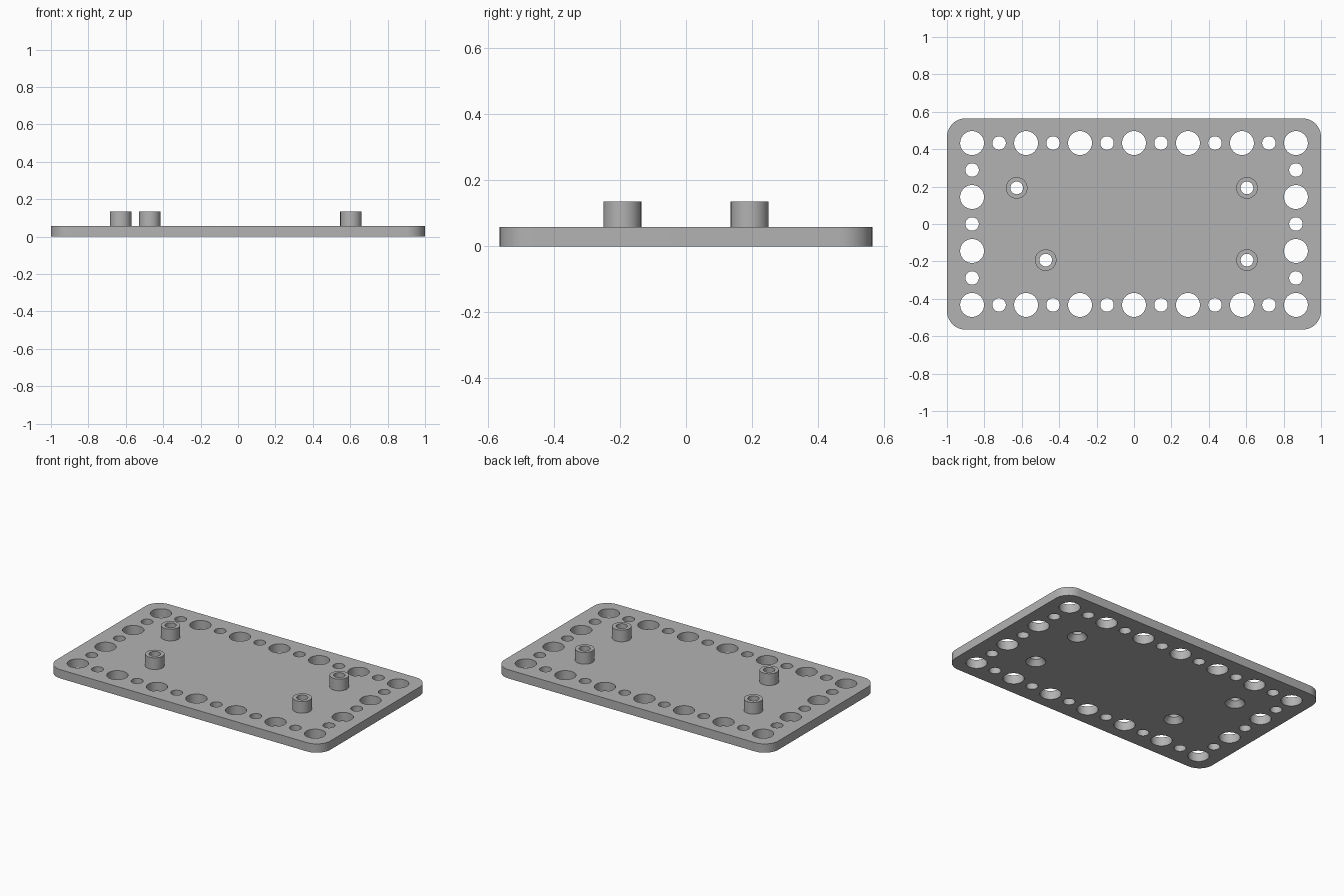
import bpy, bmesh
from math import cos, sin, pi

if "Cube" in bpy.data.objects:
    bpy.data.objects.remove(bpy.data.objects["Cube"], do_unlink=True)

THICK, TOP = 0.058, 0.135
HALF_X, HALF_Y, CORNER = 1.0, 0.565, 0.1
PITCH = 0.2885
BIG, SMALL, BORE, POST = 0.064, 0.036, 0.034, 0.0575
MOUNTS = [(-0.627, 0.193), (-0.472, -0.193), (0.604, 0.193), (0.604, -0.193)]

grey = bpy.data.materials.new("plain grey")
grey.use_nodes = True
grey.diffuse_color = (0.45, 0.45, 0.45, 1)
grey.node_tree.nodes["Principled BSDF"].inputs["Base Color"].default_value = grey.diffuse_color


def lathe(bm, x, y, profile, tube=False, sides=40):
    """Turn (radius, height) points about a vertical axis; a tube joins its ends."""
    rings = [[bm.verts.new((x + r * cos(2 * pi * i / sides), y + r * sin(2 * pi * i / sides), z))
              for i in range(sides)] for r, z in profile]
    pairs = list(zip(rings, rings[1:]))
    if tube:
        pairs.append((rings[-1], rings[0]))
    else:
        bm.faces.new(rings[0][::-1])
        bm.faces.new(rings[-1])
    for a, b in pairs:
        for i in range(sides):
            j = (i + 1) % sides
            bm.faces.new((a[i], a[j], b[j], b[i]))


def make_object(name, bm):
    bmesh.ops.recalc_face_normals(bm, faces=bm.faces)
    mesh = bpy.data.meshes.new(name)
    bm.to_mesh(mesh)
    bm.free()
    mesh.materials.append(grey)
    obj = bpy.data.objects.new(name, mesh)
    bpy.context.collection.objects.link(obj)
    return obj


def smooth(obj):
    bpy.ops.object.select_all(action='DESELECT')
    obj.select_set(True)
    bpy.context.view_layer.objects.active = obj
    bpy.ops.object.shade_smooth_by_angle(angle=pi / 6)


# Rounded base plate, extruded from its outline
bm = bmesh.new()
steps = 12
outline = []
for k, (sx, sy) in enumerate([(1, 1), (-1, 1), (-1, -1), (1, -1)]):
    for i in range(steps + 1):
        a = (k + i / steps) * pi / 2
        outline.append(bm.verts.new((sx * (HALF_X - CORNER) + CORNER * cos(a),
                                     sy * (HALF_Y - CORNER) + CORNER * sin(a), 0)))
base = bm.faces.new(outline)
top = bmesh.ops.extrude_face_region(bm, geom=[base], use_keep_orig=True)
bmesh.ops.translate(bm, vec=(0, 0, THICK),
                    verts=[v for v in top["geom"] if isinstance(v, bmesh.types.BMVert)])
plate = make_object("base_plate", bm)

# Cutter: border holes alternate big and small, mounting holes are countersunk below
bm = bmesh.new()
low, high = -0.02, THICK + 0.02
for i in range(-6, 7):
    for j in range(-3, 4):
        if abs(i) == 6 or abs(j) == 3:
            r = BIG if (i + 6) % 2 == 0 and (j + 3) % 2 == 0 else SMALL
            lathe(bm, i * PITCH / 2, j * PITCH / 2, [(r, low), (r, high)])
for x, y in MOUNTS:
    lathe(bm, x, y, [(0.06, low), (0.06, 0), (BORE, 0.035), (BORE, high)])
cutter = make_object("hole_cutter", bm)
cutter.hide_render = True

cut = plate.modifiers.new("holes", 'BOOLEAN')
cut.operation = 'DIFFERENCE'
cut.solver = 'EXACT'
cut.object = cutter
bpy.ops.object.select_all(action='DESELECT')
bpy.context.view_layer.objects.active = plate
plate.select_set(True)
bpy.ops.object.modifier_apply(modifier=cut.name)
bpy.data.objects.remove(cutter, do_unlink=True)
smooth(plate)

# Hollow standoffs over the mounting holes
for n, (x, y) in enumerate(MOUNTS, 1):
    bm = bmesh.new()
    lathe(bm, x, y, [(POST, THICK), (POST, TOP), (BORE, TOP), (BORE, THICK)], tube=True)
    smooth(make_object(f"standoff_{n}", bm))
